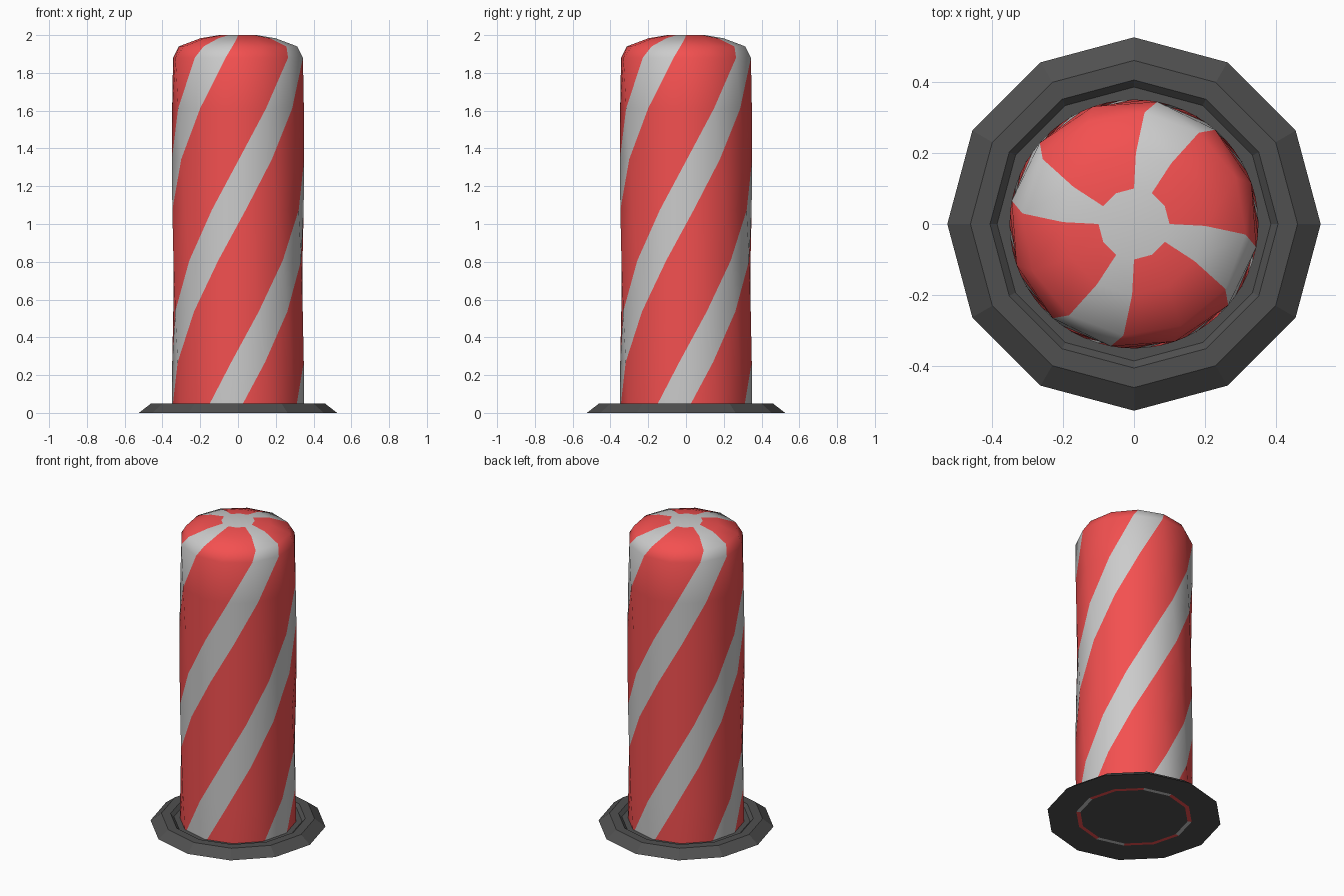
import bpy
from math import cos, sin, pi, radians

if "Cube" in bpy.data.objects:
    bpy.data.objects.remove(bpy.data.objects["Cube"])

SIDES = 12


def material(name, r, g, b):
    m = bpy.data.materials.new(name)
    m.diffuse_color = (r, g, b, 1)
    m.use_nodes = True
    m.node_tree.nodes["Principled BSDF"].inputs["Base Color"].default_value = m.diffuse_color
    return m


def lathe(name, profile, mats, twist=0.0, slot=lambda j: 0, closed=False, caps=()):
    """Revolve (r, z) points, turning each ring by twist * z."""
    verts = [(r * cos(2 * pi * j / SIDES + twist * z),
              r * sin(2 * pi * j / SIDES + twist * z), z)
             for r, z in profile for j in range(SIDES)]
    n, faces, slots = len(profile), [], []
    for i in range(n if closed else n - 1):
        for j in range(SIDES):
            k, up = (j + 1) % SIDES, (i + 1) % n * SIDES
            a, b, c, d = i * SIDES + j, i * SIDES + k, up + k, up + j
            # split along the short diagonal so twisted panels stay convex
            new = [(a, b, d), (b, c, d)] if twist else [(a, b, c, d)]
            faces += new
            slots += [slot(j)] * len(new)
    for ring, s in caps:
        loop = [ring * SIDES + j for j in range(SIDES)]
        faces.append(loop if ring else loop[::-1])
        slots.append(s)
    mesh = bpy.data.meshes.new(name)
    mesh.from_pydata(verts, [], faces)
    for m in mats:
        mesh.materials.append(m)
    for p, s in zip(mesh.polygons, slots):
        p.material_index = s
    ob = bpy.data.objects.new(name, mesh)
    bpy.context.collection.objects.link(ob)
    return ob


red = material("red", 0.9, 0.08, 0.08)
white = material("white", 0.72, 0.72, 0.72)
black = material("black", 0.08, 0.08, 0.08)

# Twisted striped post with rounded top; every third column is white
levels = [(0.35, 1.88 * i / 7) for i in range(8)]
dome = [(0.315, 1.94), (0.2, 1.983), (0.1, 2.0)]
profile = [(0.325, 0.0)] + levels + dome
post = lathe("striped_post", profile, [red, white], twist=radians(90),
             slot=lambda j: int(j % 3 == 2), caps=[(len(profile) - 1, 1)])
bpy.context.view_layer.objects.active = post
post.select_set(True)
bpy.ops.object.shade_smooth_by_angle(angle=radians(50))

# Flat bevelled foot ring with a recess around the post
lathe("base_ring", [(0.35, 0.0), (0.525, 0.0), (0.46, 0.05), (0.405, 0.05),
                    (0.385, 0.03), (0.35, 0.03)], [black], closed=True)

# Black plate closing the underside of the post
lathe("bottom_plate", [(0.325, 0.0), (0.325, 0.02)], [black], caps=[(0, 0), (1, 0)])
